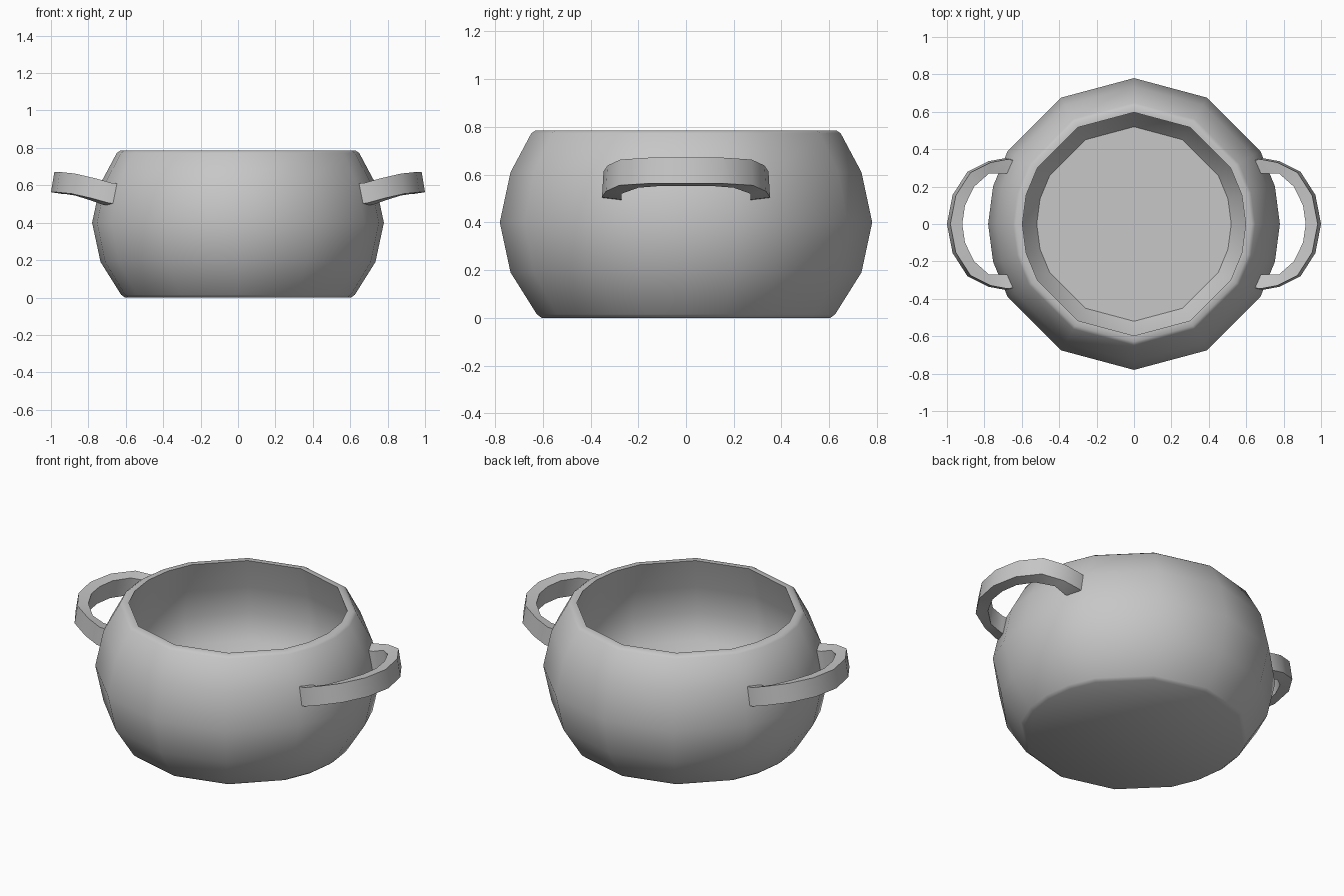
import bpy
import bmesh
from math import sin, cos, radians

if "Cube" in bpy.data.objects:
    bpy.data.objects.remove(bpy.data.objects["Cube"], do_unlink=True)

GREY = (0.57, 0.57, 0.57, 1.0)
metal = bpy.data.materials.new("grey_metal")
metal.use_nodes = True
metal.diffuse_color = GREY
metal.node_tree.nodes["Principled BSDF"].inputs["Base Color"].default_value = GREY


def build(name, rings):
    """Bridge a list of closed rings and cap both ends."""
    bm = bmesh.new()
    loops = [[bm.verts.new(co) for co in ring] for ring in rings]
    n = len(loops[0])
    for a, b in zip(loops, loops[1:]):
        for i in range(n):
            j = (i + 1) % n
            bm.faces.new((a[i], a[j], b[j], b[i]))
    bm.faces.new(loops[0])
    bm.faces.new(loops[-1])
    bmesh.ops.recalc_face_normals(bm, faces=bm.faces)
    mesh = bpy.data.meshes.new(name)
    bm.to_mesh(mesh)
    bm.free()
    mesh.materials.append(metal)
    obj = bpy.data.objects.new(name, mesh)
    bpy.context.collection.objects.link(obj)
    bpy.ops.object.select_all(action="DESELECT")
    obj.select_set(True)
    bpy.context.view_layer.objects.active = obj
    bpy.ops.object.shade_smooth_by_angle(angle=radians(45))


# Pot: bulging wall, narrow rim and hollow inside, as (radius, height);
# twelve sides, with the sides beside the handles split in two
angles = sorted(list(range(0, 360, 30)) + [15, 165, 195, 345])
outside = [(0.605, 0), (0.625, 0.015), (0.735, 0.19), (0.78, 0.4),
           (0.735, 0.61), (0.648, 0.773), (0.63, 0.785)]
inside = [(0.597, 0.785), (0.655, 0.6), (0.69, 0.43), (0.65, 0.28), (0.52, 0.11)]
build("pot_body", [
    [(r * cos(radians(a)), r * sin(radians(a)), z) for a in angles]
    for r, z in outside + inside])

# Handles: tilted flat band sunk into the wall,
# as (outer x, outer y, inner x, inner y, bottom z)
stations = [(0.635, 0.345, 0.66, 0.27, 0.5), (0.69, 0.352, 0.72, 0.27, 0.505),
            (0.78, 0.335, 0.79, 0.27, 0.53), (0.89, 0.28, 0.87, 0.2, 0.555),
            (0.97, 0.155, 0.92, 0.1, 0.563), (1.0, 0, 0.935, 0, 0.563)]
path = [(s, 1) for s in stations] + [(s, -1) for s in stations[-2::-1]]
HEIGHT, LEAN, DROP = 0.108, 0.982, 0.01
for name, side in (("left_handle", 1), ("right_handle", -1)):
    rings = []
    for (ox, oy, ix, iy, z), half in path:
        top = z + HEIGHT
        rings.append([(side * ox, half * oy, z),
                      (side * ox * LEAN, half * oy * LEAN, top),
                      (side * ix * LEAN, half * iy, top - DROP),
                      (side * ix, half * iy, z - DROP)])
    build(name, rings)
